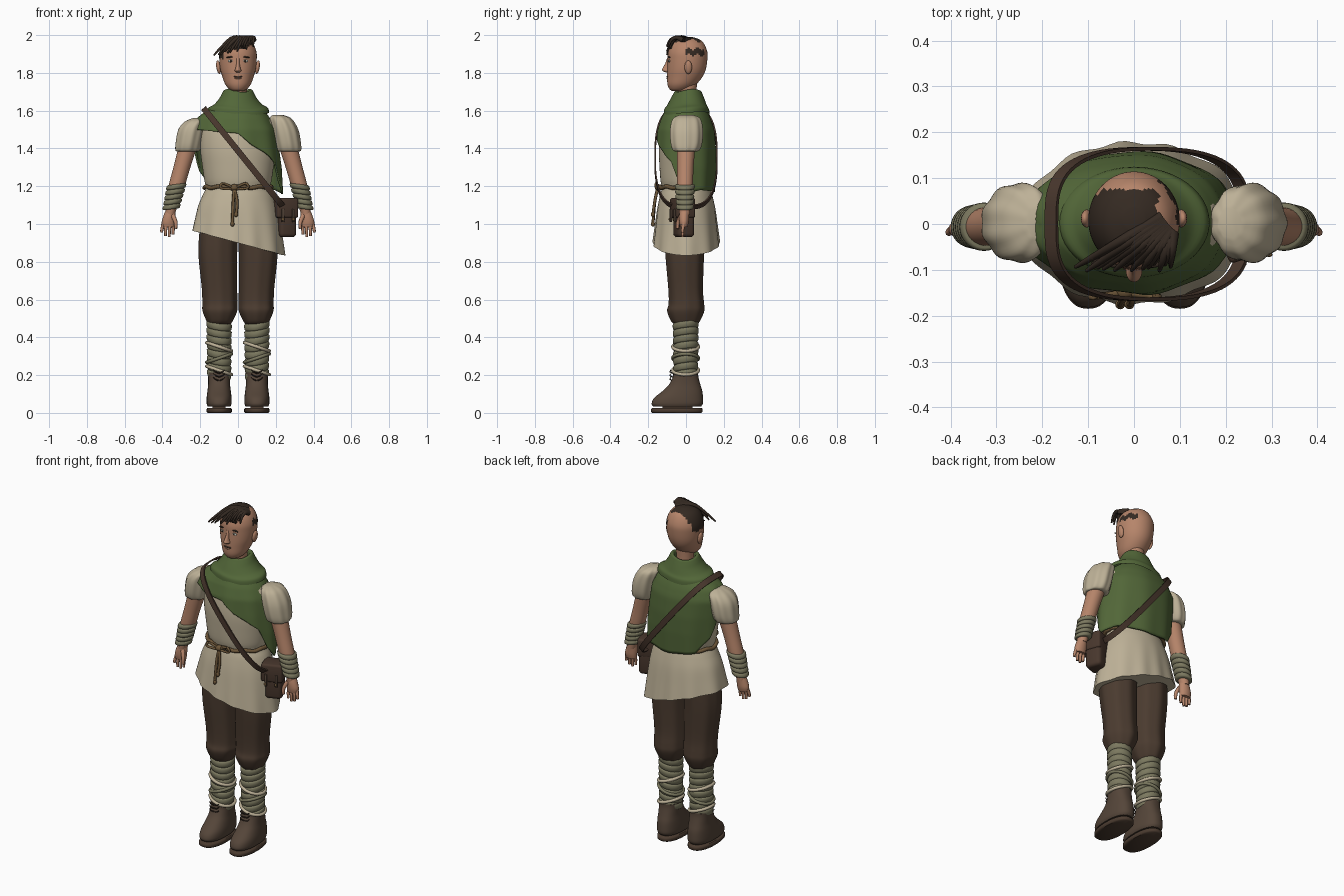
import bpy, bmesh, math
from mathutils import Vector, Matrix

if "Cube" in bpy.data.objects:
    bpy.data.objects.remove(bpy.data.objects["Cube"])


def material(name, r, g, b):
    m = bpy.data.materials.new(name)
    m.diffuse_color = (r, g, b, 1)
    m.use_nodes = True
    m.node_tree.nodes["Principled BSDF"].inputs["Base Color"].default_value = m.diffuse_color
    return m


SKIN = material("skin", .47, .235, .145)
CREAM = material("cream_linen", .51, .44, .31)
GREEN = material("moss_green", .085, .135, .04)
TROUSER = material("dark_brown_cloth", .07, .044, .029)
BOOT = material("boot_leather", .09, .06, .041)
HAIR = material("dark_hair", .035, .023, .016)
WRAP = material("sage_wrap", .20, .19, .115)
LEATHER = material("strap_leather", .065, .038, .026)
ROPE = material("rope_brown", .15, .092, .04)
EYE = material("eye_grey", .45, .48, .42)


def finish(name, bm, mats, rule=None):
    bmesh.ops.recalc_face_normals(bm, faces=bm.faces)
    if rule:
        for f in bm.faces:
            f.material_index = rule(f.calc_center_median())
    me = bpy.data.meshes.new(name)
    bm.to_mesh(me)
    bm.free()
    for m in mats:
        me.materials.append(m)
    ob = bpy.data.objects.new(name, me)
    bpy.context.collection.objects.link(ob)
    return ob


def grid(name, rows, mats, caps=True, loop=False, rule=None):
    """Skin a stack of closed rings of points."""
    bm = bmesh.new()
    vs = [[bm.verts.new(p) for p in r] for r in rows]
    n = len(rows[0])
    for i in range(len(vs) if loop else len(vs) - 1):
        a, b = vs[i], vs[(i + 1) % len(vs)]
        for j in range(n):
            bm.faces.new((a[j], a[(j + 1) % n], b[(j + 1) % n], b[j]))
    if caps and not loop:
        bm.faces.new(vs[0])
        bm.faces.new(vs[-1])
    return finish(name, bm, mats, rule)


def spline(pts, k):
    """Smooth curve through tuples of any size."""
    out = []
    for i in range(len(pts) - 1):
        p0, p1, p2, p3 = pts[max(i - 1, 0)], pts[i], pts[i + 1], pts[min(i + 2, len(pts) - 1)]
        for s in range(k):
            t = s / k
            out.append(tuple(b + .5 * t * (c - a + t * (2 * a - 5 * b + 4 * c - d + t * (3 * (b - c) + d - a)))
                             for a, b, c, d in zip(p0, p1, p2, p3)))
    return out + [tuple(pts[-1])]


def loft(name, rings, mats, n=32, k=4, waves=0, amp=0, tweak=None, rule=None, caps=True, power=1):
    """Rings are (z, centre x, half width, front y, back y)."""
    rows = []
    for z, cx, rx, yf, yb in spline(rings, k):
        row = []
        for j in range(n):
            a = 2 * math.pi * j / n
            c, s = math.cos(a), math.sin(a)
            w = 1 + amp * math.cos(waves * a)
            c, s = (math.copysign(abs(v) ** power, v) * w for v in (c, s))
            p = Vector((cx + rx * c, (yf + yb) / 2 + (yb - yf) / 2 * s, z))
            row.append(tweak(p) if tweak else p)
        rows.append(row)
    return grid(name, rows, mats, caps, rule=rule)


def tube(name, pts, r0, r1, mat, k=5, loop=False, n=8):
    path = [Vector(p) for p in (pts if loop else spline(pts, k))]
    span = path[-1] - path[0]
    ax = 2 if loop else min(range(3), key=lambda i: abs(span[i]))
    ref = Vector([float(i == ax) for i in range(3)])
    rows, m = [], len(path)
    for i, p in enumerate(path):
        t = (path[(i + 1) % m] - path[i - 1]) if loop else path[min(i + 1, m - 1)] - path[max(i - 1, 0)]
        u = t.cross(ref).normalized()
        v = u.cross(t).normalized()
        r = r0 + (r1 - r0) * i / (m - 1)
        rows.append([p + r * (math.cos(2 * math.pi * j / n) * u + math.sin(2 * math.pi * j / n) * v) for j in range(n)])
    return grid(name, rows, [mat], loop=loop)


def ball(name, loc, size, mat, tilt=0):
    bm = bmesh.new()
    bmesh.ops.create_uvsphere(bm, u_segments=16, v_segments=10, radius=1)
    bm.transform(Matrix.Translation(loc) @ Matrix.Rotation(tilt, 4, 'Y') @ Matrix.Diagonal((*size, 1)))
    return finish(name, bm, [mat])


def box(name, loc, size, mat, bevel=.01, turn=0):
    bm = bmesh.new()
    bmesh.ops.create_cube(bm, size=1)
    bm.transform(Matrix.Diagonal((*size, 1)))
    bmesh.ops.bevel(bm, geom=bm.edges[:], offset=bevel, segments=3, profile=.5, affect='EDGES')
    bm.transform(Matrix.Translation(loc) @ Matrix.Rotation(turn, 4, 'Z'))
    return finish(name, bm, [mat])


# Head with shaved sides: hair patches chosen by position
def hair_rule(c):
    wob = .006 * math.sin(c.y * 130)
    top = c.z > 1.925 and c.x < .05 + wob and c.y < .078 + wob
    left = c.x < -.05 and c.z > 1.875 + wob and -.06 < c.y < .065
    right = c.x > .04 and 1.893 + wob < c.z < 1.928 + wob and 0 < c.y < .095
    return int(top or left or right)


loft("head", [(1.705, 0, .028, -.075, -.02), (1.715, 0, .048, -.088, .02), (1.74, 0, .068, -.098, .055),
              (1.78, 0, .083, -.1, .088), (1.82, 0, .094, -.1, .105), (1.87, 0, .099, -.098, .113),
              (1.91, 0, .098, -.095, .113), (1.95, 0, .083, -.08, .098), (1.975, 0, .06, -.055, .076),
              (1.99, 0, .022, -.012, .034)], [SKIN, HAIR], n=56, k=5, rule=hair_rule)
loft("neck", [(1.6, 0, .055, -.045, .06), (1.68, 0, .048, -.04, .055), (1.77, 0, .05, -.045, .06)], [SKIN])
loft("nose", [(1.803, 0, .012, -.108, -.08), (1.812, 0, .018, -.126, -.08), (1.825, 0, .013, -.124, -.08),
              (1.85, 0, .009, -.11, -.08), (1.878, 0, .009, -.1, -.08)], [SKIN], n=16)
ball("mouth", (0, -.098, 1.78), (.024, .005, .005), LEATHER)
ball("lower_lip", (0, -.098, 1.772), (.018, .006, .005), SKIN)
for s, side in ((-1, "left"), (1, "right")):
    ball("eye_" + side, (s * .038, -.089, 1.863), (.016, .006, .007), EYE)
    ball("pupil_" + side, (s * .038, -.0935, 1.863), (.006, .003, .006), HAIR)
    ball("brow_" + side, (s * .04, -.088, 1.884), (.023, .007, .004), HAIR, s * .12)
    ball("ear_" + side, (s * .103, .012, 1.83), (.012, .02, .036), SKIN, s * .15)

# Swept fringe fanning from the crown
for i in range(18):
    t = i / 17
    tip = Vector((-.128 + .208 * t, -.094 + .008 * math.sin(i * 2.4), 1.893 + .05 * t + .008 * math.sin(i * 1.7)))
    root = Vector((.06 + .025 * t, .015 - .035 * t, 1.975))
    mid = root.lerp(tip, .45)
    mid.z = 1.987
    tube("fringe_strand", [root, mid, root.lerp(tip, .8) + Vector((0, 0, .025)), tip], .0135, .004, HAIR)


# Tunic with slanted, rippled hem
def slant(p):
    f = min(max((1.15 - p.z) / .25, 0), 1)
    a = math.atan2(p.y, p.x)
    w = 1 + .022 * f * math.cos(11 * a)
    return Vector((p.x * w, p.y * w, p.z - .27 * p.x * f))


loft("tunic", [(.9, 0, .246, -.175, .178), (.98, 0, .232, -.165, .168), (1.08, 0, .212, -.152, .155),
               (1.15, 0, .188, -.138, .14), (1.19, 0, .17, -.128, .13), (1.23, 0, .178, -.135, .135),
               (1.3, 0, .188, -.14, .14), (1.4, 0, .2, -.143, .143), (1.5, 0, .195, -.13, .13),
               (1.56, 0, .17, -.105, .105), (1.6, 0, .1, -.07, .08)], [CREAM], n=88, tweak=slant)


# Shoulder cape: profile by height, hem by angle
def lookup(table, x):
    for a, b in zip(table, table[1:]):
        if x <= b[0]:
            t = max(0, (x - a[0]) / (b[0] - a[0]))
            return [u + (v - u) * t for u, v in zip(a[1:], b[1:])]
    return table[-1][1:]


PROFILE = [(1.15, .215, .235, .15), (1.3, .225, .228, .158), (1.4, .235, .215, .158), (1.5, .245, .2, .15),
           (1.56, .22, .17, .13), (1.6, .17, .14, .11), (1.64, .09, .09, .085)]
HEM = [(0, 1.16), (30, 1.18), (90, 1.17), (130, 1.19), (155, 1.28), (180, 1.48), (210, 1.5), (270, 1.48),
       (290, 1.42), (310, 1.38), (330, 1.33), (345, 1.22), (360, 1.16)]
rows = []
for i in range(29):
    row = []
    for j in range(72):
        a = math.radians(5 * j)
        z = 1.64 + (lookup(HEM, 5 * j)[0] - 1.64) * i / 28
        left, right, ry = lookup(PROFILE, z)
        w = 1 + .02 * i / 28 * math.cos(9 * a)
        row.append((math.cos(a) * (right if math.cos(a) > 0 else left) * w, math.sin(a) * ry * w, z))
    rows.append(row)
cape = grid("cape", rows, [GREEN], caps=False)
cape.modifiers.new("thickness", 'SOLIDIFY').thickness = .01
loft("cowl_collar", [(1.585, 0, .165, -.118, .125), (1.61, 0, .158, -.115, .122), (1.628, 0, .128, -.102, .112),
                     (1.66, 0, .1, -.085, .1), (1.69, 0, .084, -.068, .088), (1.705, 0, .074, -.058, .08),
                     (1.7, 0, .06, -.046, .066), (1.66, 0, .053, -.042, .058)], [GREEN], n=48, caps=False,
     tweak=lambda p: p + Vector((0, 0, .008 * math.sin(2 * math.atan2(p.y, p.x) + .5))))

# Rope belt with knot and hanging ends
tube("rope_belt", [(.178 * math.cos(i * math.pi / 30), .137 * math.sin(i * math.pi / 30),
                    1.195 + .004 * math.sin(i)) for i in range(60)], .011, .011, ROPE, loop=True)
ball("rope_knot", (-.02, -.147, 1.193), (.022, .018, .018), ROPE)
for dx, low in ((-.015, 1.0), (.005, 1.05)):
    tube("rope_end", [(-.02, -.15, 1.19), (-.01 + dx, -.165, 1.12), (-.015 + dx, -.175, low)], .008, .008, ROPE)
    ball("rope_end_knot", (-.015 + dx, -.175, low), (.011, .011, .014), ROPE)
for s in (-1, 1):
    tube("rope_bow", [(-.02, -.15, 1.19), (-.02 + s * .06, -.158, 1.215), (-.02 + s * .07, -.158, 1.19),
                      (-.02, -.15, 1.185)], .007, .007, ROPE)

# Shoulder strap: flat band looped diagonally round the body
d, nrm = Vector((.628, 0, -.778)), Vector((.778, 0, .628))
rows = []
for i in range(72):
    a = 2 * math.pi * i / 72
    c, s = math.cos(a), math.sin(a)
    rad = Vector((0, math.copysign(abs(s) ** .6, s), 0)) + d * math.copysign(abs(c) ** .8, c)
    p = Vector((.03, 0, 1.35)) + d * .335 * rad.dot(d) + Vector((0, .164 * rad.y, 0))
    o = rad.normalized() * .004
    rows.append([p + nrm * .016 + o, p - nrm * .016 + o, p - nrm * .016 - o, p + nrm * .016 - o])
grid("shoulder_strap", rows, [LEATHER], loop=True)

# Hip pouch
turn = math.radians(20)
box("pouch_body", (.253, -.012, 1.02), (.095, .095, .18), LEATHER, .02, turn)
box("pouch_flap", (.248, -.018, 1.085), (.12, .105, .105), LEATHER, .012, turn)
for dx in (-.028, .028):
    box("pouch_tab", (.266 + dx, -.07 + dx * .36, 1.045), (.014, .012, .07), BOOT, .003, turn)
    ball("pouch_button", (.266 + dx, -.077 + dx * .36, 1.025), (.008, .005, .008), ROPE)

for s, side in ((-1, "left"), (1, "right")):
    up = .008 * s
    # Puffed sleeve, arm, ridged bracer and hand
    loft("sleeve_" + side, [(1.385, s * .268, .05, -.05, .05), (1.39, s * .268, .064, -.068, .07),
                            (1.43, s * .262, .069, -.08, .085), (1.5, s * .247, .07, -.083, .088),
                            (1.55 + up, s * .225, .057, -.068, .075), (1.57 + up, s * .21, .025, -.03, .035)],
         [CREAM], n=64, waves=9, amp=.03)
    loft("arm_" + side, [(1.05, s * .36, .026, -.035, .02), (1.12, s * .347, .034, -.042, .026),
                         (1.2, s * .325, .043, -.047, .036), (1.3, s * .297, .045, -.047, .04),
                         (1.42, s * .262, .05, -.05, .05)], [SKIN])
    rings = []
    for i in range(5):
        for h, r in ((0, .04), (.005, .046), (.02, .046), (.025, .04)):
            z = 1.08 + i * .026 + h
            x, r = .355 - (z - 1.08) * .24, r + i * .0015
            rings.append((z, s * x, r, -.006 - r, r - .006))
    loft("bracer_" + side, rings, [WRAP], k=2, tweak=lambda p, s=s: p + Vector((0, 0, -s * .12 * (p.x - s * .34))))
    loft("palm_" + side, [(.985, s * .368, .032, -.03, .008), (1.01, s * .368, .036, -.035, .014),
                          (1.04, s * .363, .033, -.036, .016), (1.07, s * .358, .026, -.033, .018)], [SKIN], n=20)
    for j, low in enumerate((.945, .932, .937, .955)):
        tube("finger_" + side, [(s * (.342 + .018 * j), -.012, 1.0), (s * (.343 + .02 * j), -.018, .97),
                                (s * (.344 + .02 * j), -.018, low)], .01, .007, SKIN, k=3)
    tube("thumb_" + side, [(s * .345, -.025, 1.045), (s * .33, -.042, 1.01), (s * .33, -.045, .975)],
         .013, .008, SKIN, k=3)

    # Baggy trouser leg
    loft("trouser_leg_" + side, [(.47, s * .098, .058, -.062, .06), (.49, s * .097, .07, -.08, .075),
                                 (.54, s * .096, .09, -.098, .095), (.58, s * .096, .091, -.09, .094),
                                 (.66, s * .098, .092, -.092, .088), (.85, s * .107, .101, -.108, .094),
                                 (1.0, s * .1, .098, -.11, .1)], [TROUSER], n=48, waves=8, amp=.02)
    # Ridged calf wraps with slanted pale bands
    rings = []
    for i in range(8):
        for h, r in ((0, .056), (.006, .062), (.03, .064), (.036, .058)):
            r += .0005 * i
            rings.append((.185 + i * .037 + h, s * .1, r, -r - .003, r))
    loft("calf_wrap_" + side, rings, [WRAP], k=2,
         tweak=lambda p, s=s: p + Vector((0, 0, s * .15 * (p.x - s * .1) + .12 * p.y)))
    for z, q in ((.35, -1), (.225, -1), (.29, 1)):
        pts = [(s * .1 + .066 * math.cos(i * math.pi / 20), .068 * math.sin(i * math.pi / 20) - .002,
                z + q * .022 * math.cos(i * math.pi / 20)) for i in range(40)]
        tube("pale_band_" + side, pts, .009, .009, CREAM if q < 0 else WRAP, loop=True)
    # Boot, sole and lace ends
    loft("boot_" + side, [(.034, s * .1, .06, -.175, .08), (.05, s * .1, .066, -.182, .09),
                          (.08, s * .1, .066, -.168, .09), (.115, s * .1, .062, -.125, .086),
                          (.15, s * .1, .058, -.09, .076), (.19, s * .1, .058, -.07, .066),
                          (.215, s * .1, .06, -.068, .064)], [BOOT], n=40, power=.85)
    loft("sole_" + side, [(0, s * .1, .062, -.178, .082), (.006, s * .1, .067, -.185, .088),
                          (.02, s * .1, .067, -.185, .088), (.026, s * .1, .062, -.178, .082)],
         [TROUSER], n=40, k=1, power=.85)
    box("sole_core_" + side, (s * .1, -.045, .03), (.07, .16, .03), TROUSER, .005)
    for z in (.17, .19, .21):
        for q in (-1, 1):
            tube("lace_" + side, [(s * .1, -.072, z), (s * .1 + q * .02, -.085, z + .008),
                                  (s * .1 + q * .03, -.08, z + .018)], .004, .002, HAIR, k=2, n=6)

# Smooth shading with crisp edges kept
bpy.ops.object.select_all(action='SELECT')
bpy.context.view_layer.objects.active = cape
bpy.ops.object.shade_smooth_by_angle(angle=math.radians(50))
